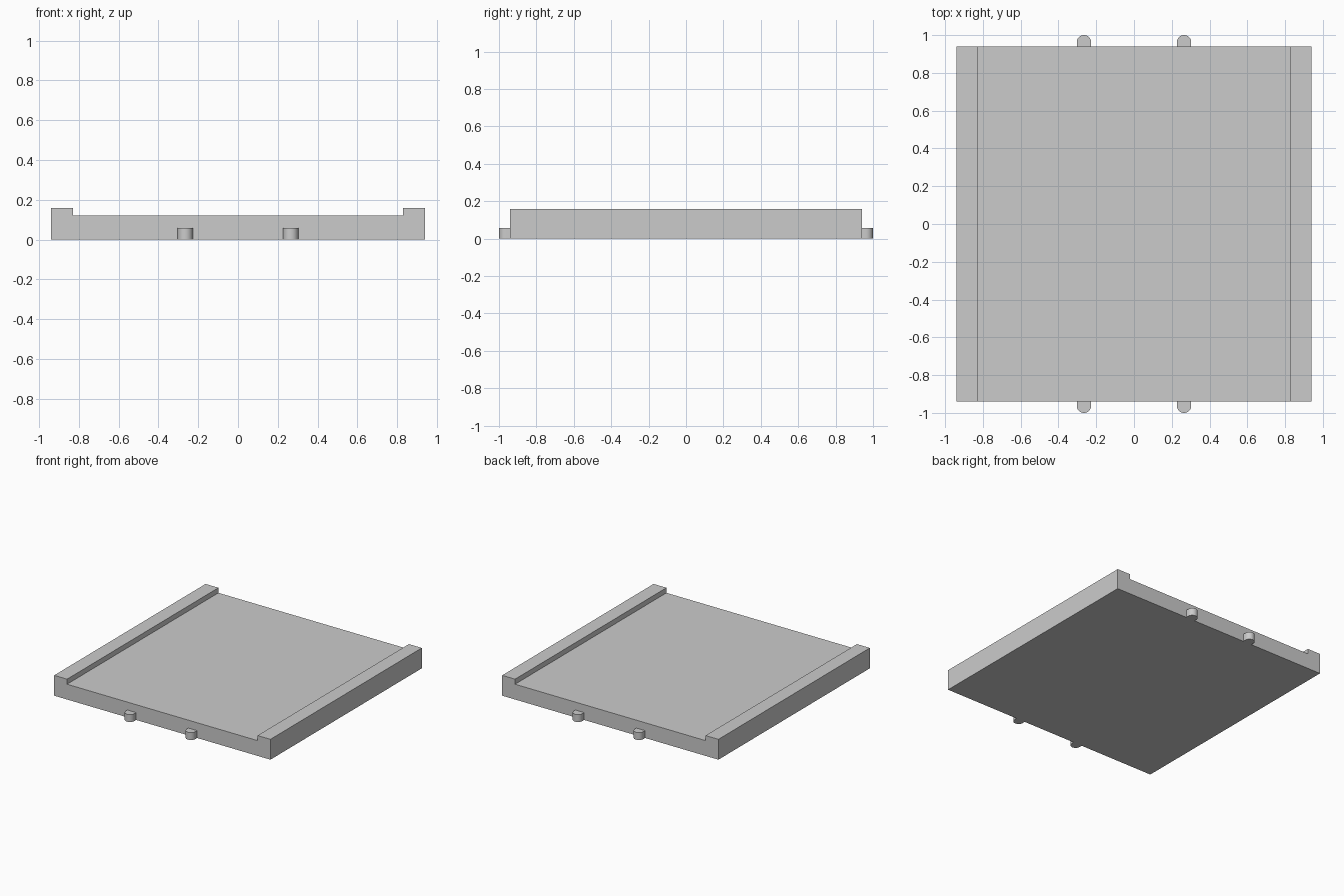
import bpy, bmesh, math

if "Cube" in bpy.data.objects:
    bpy.data.objects.remove(bpy.data.objects["Cube"])

HALF = 0.94      # half width and half depth of the plate
FLOOR = 0.12     # height of the recessed floor
RIM = 0.16       # height of the side rails
INNER = 0.828    # inner edge of the rails


def extrude_profile(name, points, direction):
    """Make a solid by extruding a closed planar profile."""
    bm = bmesh.new()
    face = bm.faces.new([bm.verts.new(p) for p in points])
    result = bmesh.ops.extrude_face_region(bm, geom=[face])
    moved = [v for v in result["geom"] if isinstance(v, bmesh.types.BMVert)]
    bmesh.ops.translate(bm, verts=moved, vec=direction)
    bmesh.ops.recalc_face_normals(bm, faces=bm.faces)
    mesh = bpy.data.meshes.new(name)
    bm.to_mesh(mesh)
    bm.free()
    obj = bpy.data.objects.new(name, mesh)
    bpy.context.collection.objects.link(obj)
    return obj


# Plate with a raised rail along each side, as one cross-section
section = [(-HALF, 0), (HALF, 0), (HALF, RIM), (INNER, RIM),
           (INNER, FLOOR), (-INNER, FLOOR), (-INNER, RIM), (-HALF, RIM)]
extrude_profile("tray_plate", [(x, -HALF, z) for x, z in section], (0, 2 * HALF, 0))

# Round-ended locating pegs, two on the front and two on the back
RADIUS, PEG_X, PEG_HEIGHT, STEPS = 0.038, 0.265, 0.058, 16
for side, sy in (("front", -1), ("back", 1)):
    for hand, sx in (("left", -1), ("right", 1)):
        outline = [(RADIUS, HALF)]
        for i in range(STEPS + 1):
            a = math.pi * i / STEPS
            outline.append((RADIUS * math.cos(a), 1 - RADIUS + RADIUS * math.sin(a)))
        outline.append((-RADIUS, HALF))
        peg = extrude_profile(f"{side}_{hand}_peg",
                              [(sx * PEG_X + x, sy * y, 0) for x, y in outline],
                              (0, 0, PEG_HEIGHT))
        bpy.ops.object.select_all(action='DESELECT')
        peg.select_set(True)
        bpy.context.view_layer.objects.active = peg
        bpy.ops.object.shade_smooth_by_angle(angle=math.radians(30))
